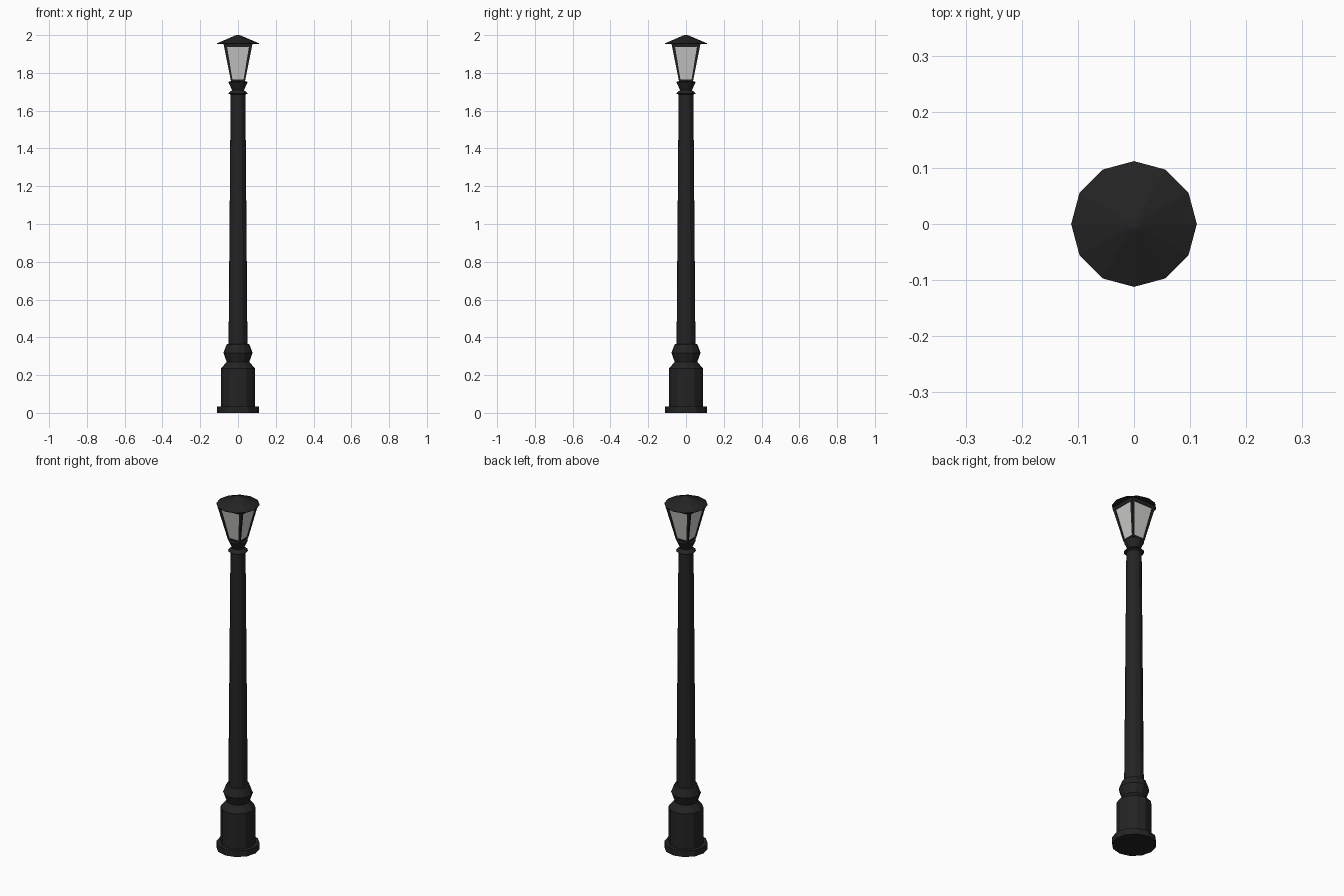
import bpy, bmesh, math

if "Cube" in bpy.data.objects:
    bpy.data.objects.remove(bpy.data.objects["Cube"])


def material(name, v):
    m = bpy.data.materials.new(name)
    m.diffuse_color = (*v, 1)
    m.use_nodes = True
    m.node_tree.nodes["Principled BSDF"].inputs["Base Color"].default_value = m.diffuse_color
    return m


METAL = material("black iron", (0.017, 0.017, 0.017))
GLASS = material("pale glass", (0.62, 0.62, 0.61))


def finish(name, bm, mat):
    bmesh.ops.recalc_face_normals(bm, faces=bm.faces)
    me = bpy.data.meshes.new(name)
    bm.to_mesh(me)
    bm.free()
    me.materials.append(mat)
    ob = bpy.data.objects.new(name, me)
    bpy.context.collection.objects.link(ob)
    return ob


def lathe(name, profile, mat=METAL, n=12):
    """Closed turned part from (radius, height) pairs."""
    bm = bmesh.new()
    rings = [[bm.verts.new((r * math.cos(2 * math.pi * i / n),
                            r * math.sin(2 * math.pi * i / n), z))
              for i in range(n)] for r, z in profile]
    for a, b in zip(rings, rings[1:]):
        for i in range(n):
            j = (i + 1) % n
            bm.faces.new((a[i], a[j], b[j], b[i]))
    bm.faces.new(rings[0])
    bm.faces.new(rings[-1])
    return finish(name, bm, mat)


def frustum(bm, lo, hi):
    """Box between two rectangles given as (x0, x1, y0, y1, z)."""
    rings = []
    for x0, x1, y0, y1, z in (lo, hi):
        rings.append([bm.verts.new(p) for p in
                      ((x0, y0, z), (x1, y0, z), (x1, y1, z), (x0, y1, z))])
    a, b = rings
    bm.faces.new(a)
    bm.faces.new(b)
    for i in range(4):
        j = (i + 1) % 4
        bm.faces.new((a[i], a[j], b[j], b[i]))


# Turned post parts
lathe("base_plate", [(0.112, 0), (0.112, 0.034)])
lathe("pedestal", [(0.09, 0.03), (0.09, 0.235), (0.06, 0.27),
                   (0.077, 0.318), (0.06, 0.363), (0.05, 0.366)])
lathe("pole", [(0.05, 0.36), (0.039, 1.69)])
lathe("collar", [(0.039, 1.685), (0.052, 1.692), (0.03, 1.71)])
lathe("lantern_cup", [(0.03, 1.705), (0.051, 1.752), (0.036, 1.757)])

# Lantern: glass body, four corner bars, bottom and top rails
Z0, Z1, H0, H1 = 1.755, 1.945, 0.037, 0.075


def half(z):
    return H0 + (H1 - H0) * (z - Z0) / (Z1 - Z0)


def square(z, offset=0):
    h = half(z) + offset
    return (-h, h, -h, h, z)


bm = bmesh.new()
frustum(bm, square(Z0, -0.004), square(Z1, -0.004))
finish("lantern_glass", bm, GLASS)

bm = bmesh.new()
for sx in (-1, 1):
    for sy in (-1, 1):
        ends = []
        for z, w in ((Z0, 0.009), (Z1, 0.016)):
            h = half(z)
            ends.append((sx * (h - w), sx * h, sy * (h - w), sy * h, z))
        frustum(bm, *ends)
finish("lantern_bars", bm, METAL)

for name, a, b in (("bottom_rail", Z0, 1.766), ("top_rail", 1.937, 1.955)):
    bm = bmesh.new()
    frustum(bm, square(a), square(b))
    finish(name, bm, METAL)

# Roof
lathe("roof", [(0.112, 1.953), (0.112, 1.956), (0.012, 1.999), (0.006, 2.0)])
